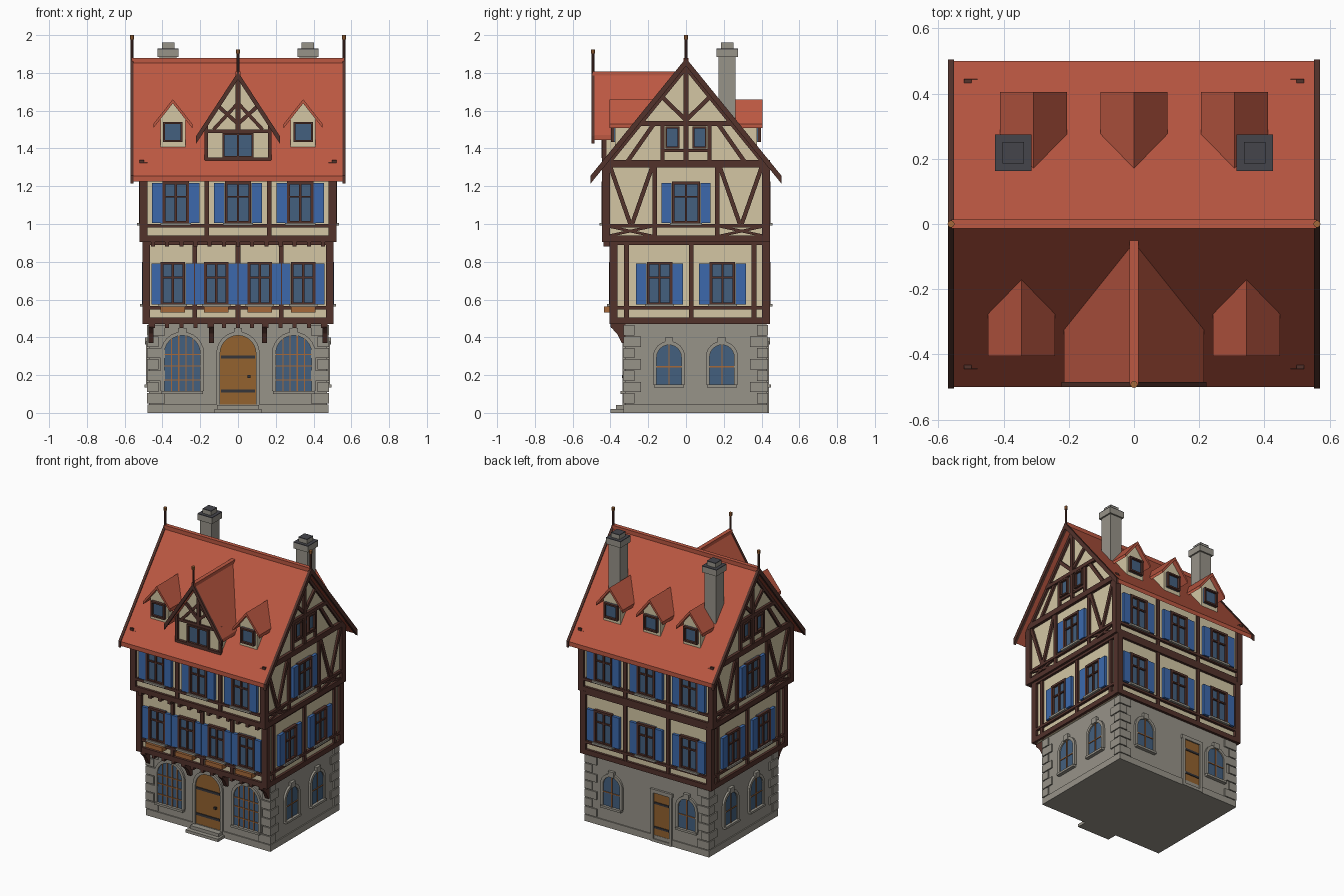
import bpy, bmesh, math
from mathutils import Vector as V

if "Cube" in bpy.data.objects:
    bpy.data.objects.remove(bpy.data.objects["Cube"])

def lin(h):
    c = [int(h[i:i + 2], 16) / 255 for i in (0, 2, 4)]
    return [x / 12.92 if x < .04 else ((x + .055) / 1.055) ** 2.4 for x in c] + [1]

COLS = {"stone": "979389", "plaster": "D3C6A4", "timber": "52322B", "roof_tile": "BC5842",
        "shutter_blue": "3C69AC", "glass": "43607F", "door_wood": "93622F",
        "iron": "35353A", "slate": "45454B", "copper": "A5693A"}
MATS = {}
for n, h in COLS.items():
    MATS[n] = bpy.data.materials.new(n)
    MATS[n].diffuse_color = lin(h)
PARTS = {}

def prism(name, mat, pts, vec):
    """Polygon extruded along a vector, added to the named part."""
    bm = PARTS.setdefault((name, mat), bmesh.new())
    a = [bm.verts.new(V(p)) for p in pts]
    b = [bm.verts.new(V(p) + V(vec)) for p in pts]
    bm.faces.new(a)
    bm.faces.new(b[::-1])
    for i in range(len(a)):
        j = (i + 1) % len(a)
        bm.faces.new((a[i], b[i], b[j], a[j]))

def box(name, mat, x0, x1, y0, y1, z0, z1):
    prism(name, mat, [(x0, y0, z0), (x1, y0, z0), (x1, y1, z0), (x0, y1, z0)], (0, 0, z1 - z0))

# ---- wall-plane helpers: a wall is (U axis, outward normal, offset, u start, u end)
def walls(x, yf, yb):
    return {"front": (V((1, 0, 0)), V((0, -1, 0)), -yf, -x, x), "back": (V((1, 0, 0)), V((0, 1, 0)), yb, -x, x),
            "right": (V((0, 1, 0)), V((1, 0, 0)), x, yf, yb), "left": (V((0, 1, 0)), V((-1, 0, 0)), x, yf, yb)}

def poly(w, name, mat, pts, d1, d0=-.004):
    U, N, o = w[:3]
    prism(name, mat, [U * u + N * (o + d0) + V((0, 0, z)) for u, z in pts], N * (d1 - d0))

def rect(w, name, mat, u0, u1, z0, z1, d1, d0=-.004):
    poly(w, name, mat, [(u0, z0), (u1, z0), (u1, z1), (u0, z1)], d1, d0)

def beam(w, p, q, wd=.022, d=.014, name="timber_braces"):
    p, q = V(p), V(q)
    n = (q - p).normalized()
    n = V((-n.y, n.x)) * wd / 2
    poly(w, name, "timber", [p + n, q + n, q - n, p - n], d)

def frame(w, u, z0, z1, wd, bar=.015, cross=True):
    h = wd / 2
    rect(w, "window_glass", "glass", u - h, u + h, z0, z1, .006)
    for a, b, c, e in [(u - h, u - h + bar, z0, z1), (u + h - bar, u + h, z0, z1),
                       (u - h, u + h, z0, z0 + bar), (u - h, u + h, z1 - bar, z1)]:
        rect(w, "window_frames", "timber", a, b, c, e, .022)
    if cross:
        rect(w, "window_bars", "timber", u - .006, u + .006, z0, z1, .017)
        rect(w, "window_bars", "timber", u - h, u + h, z0 + (z1 - z0) * .62, z0 + (z1 - z0) * .62 + .01, .016)

def window(w, u, z0, z1, wd=.14, sh=.055):
    frame(w, u, z0, z1, wd)
    rect(w, "window_sills", "stone", u - wd / 2 - .01, u + wd / 2 + .01, z0 - .008, z0 + .006, .032)
    for s in (-1, 1):
        a = u + s * (wd / 2 + .001)
        rect(w, "shutters", "shutter_blue", a, a + s * sh, z0 + .005, z1 - .008, .02)

def arch_pts(u, z0, z1, r, n=12):
    return [(u + r * math.cos(math.pi * i / n), z1 - r + r * math.sin(math.pi * i / n)) for i in range(n + 1)]

def arch(w, u, z0, z1, wd, mat="glass", rim=.02, bars=1, sill=True):
    r = wd / 2
    ins, out = arch_pts(u, z0, z1, r), arch_pts(u, z0, z1 + rim, r + rim)
    poly(w, "arched_" + mat, mat, [(u - r, z0), (u + r, z0)] + ins, .005)
    ins = [(u + r, z0)] + ins + [(u - r, z0)]
    out = [(u + r + rim, z0)] + out + [(u - r - rim, z0)]
    for i in range(len(ins) - 1):
        poly(w, "arch_surrounds", "stone", [ins[i], out[i], out[i + 1], ins[i + 1]], .014)
    rect(w, "keystones", "stone", u - .022, u + .022, z1 + .001, z1 + rim + .02, .02)
    if sill:
        rect(w, "stone_sills", "stone", u - r - .015, u + r + .015, z0 - .015, z0, .024)
        for i in range(bars):
            x = u - r + wd * (i + 1) / (bars + 1)
            top = z1 - r + math.sqrt(r * r - (x - u) ** 2)
            rect(w, "window_grille", "copper", x - .003, x + .003, z0, top, .011)
        for k in ((.45,) if bars == 1 else (.2, .45, .66)):
            z = z0 + (z1 - z0) * k
            rect(w, "window_grille", "copper", u - r, u + r, z - .003, z + .003, .01)

# ---- stone ground floor with plinth, quoins and steps
G = walls(.472, -.322, .425)
box("ground_floor", "stone", -.472, .472, -.322, .425, 0, .475)
box("plinth", "stone", -.48, .48, -.33, .433, 0, .045)
for sx in (-1, 1):
    for y, sy in ((-.322, -1), (.425, 1)):
        for i in range(7):
            lx, ly = ((.085, .05), (.05, .085))[i % 2]
            z = .05 + i * .06
            xa, xb = sorted((sx * (.472 - lx), sx * .481))
            ya, yb = sorted((y - sy * ly, y + sy * .009))
            box("quoins", "stone", xa, xb, ya, yb, z, z + .054)
box("lower_step", "stone", -.125, .125, -.4, -.32, 0, .02)
box("upper_step", "stone", -.11, .11, -.37, -.32, .02, .042)
for x in (-.295, .295):
    arch(G["front"], x, .115, .41, .19, bars=4)
for s in ("left", "right"):
    for y in (-.09, .19):
        arch(G[s], y, .15, .36, .13)
for x in (-.31, .27):
    arch(G["back"], x, .15, .36, .13)
# front and back doors
arch(G["front"], 0, .042, .41, .19, mat="door_wood", sill=False)
for z in (.115, .295):
    rect(G["front"], "door_straps", "iron", -.09, .09, z - .008, z + .008, .011)
rect(G["front"], "door_handle", "iron", .05, .065, .185, .2, .018)
rect(G["back"], "back_door", "door_wood", -.175, -.055, .02, .34, .006)
for z in (.1, .27):
    rect(G["back"], "back_door_straps", "iron", -.172, -.06, z - .007, z + .007, .011)
for a, b, c, e in [(-.195, -.175, 0, .36), (-.055, -.035, 0, .36), (-.2, -.03, .34, .365), (-.18, -.05, 0, .02)]:
    rect(G["back"], "back_door_frame", "stone", a, b, c, e, .015)

# ---- half-timbered storeys
def storey(W, z0, z1, rail, posts):
    for s, w in W.items():
        u0, u1 = w[3:]
        for a, b in ((z0, z0 + .035), (rail - .018, rail), (z1 - .022, z1)):
            rect(w, "horizontal_beams", "timber", u0 - .017, u1 + .017, a, b, .017)
        for u, k in ((u0, -1), (u1, 1)):
            rect(w, "corner_posts", "timber", u - k * .022, u + k * .019, z0, z1, .019)
        for u in posts[s]:
            rect(w, "wall_posts", "timber", u - .012, u + .012, z0, z1, .014)

A = walls(.487, -.385, .425)
B = walls(.502, -.425, .425)
box("first_floor_walls", "plaster", -.487, .487, -.385, .425, .47, .93)
prism("upper_walls_and_gables", "plaster", [(-.502, -.425, .91), (-.502, .425, .91), (-.502, .425, 1.315),
      (-.502, 0, 1.85), (-.502, -.425, 1.315)], (1.004, 0, 0))
side1, bk = (-.315, .027, .36), (-.165, .165)
storey(A, .47, .91, .565, {"front": (-.23, 0, .23), "back": bk, "left": side1, "right": side1})
storey(B, .905, 1.325, 1.0, {"front": bk, "back": bk, "left": bk, "right": bk})
for x in (-.345, -.115, .115, .345):
    window(A["front"], x, .57, .8, .13, .047)
    rect(A["front"], "flower_boxes", "copper", x - .065, x + .065, .532, .562, .05)
for x in (-.33, 0, .33):
    window(B["front"], x, 1.0, 1.225)
    window(B["back"], x, 1.0, 1.225)
    window(A["back"], x, .57, .8)
for s in ("left", "right"):
    w = B[s]
    for y in (-.14, .193):
        window(A[s], y, .57, .8, .135)
    window(w, 0, 1.0, 1.225, .15)
    # gable framing
    rect(w, "gable_beams", "timber", -.445, .445, 1.3, 1.338, .02)
    rect(w, "gable_beams", "timber", -.25, .25, 1.52, 1.545, .018)
    rect(w, "gable_beams", "timber", -.12, .12, 1.38, 1.396, .012)
    rect(w, "king_posts", "timber", -.013, .013, 1.33, 1.83, .017)
    for k in (-1, 1):
        beam(w, (k * .4, 1.3), (k * .295, 1.0))
        beam(w, (k * .18, 1.3), (k * .285, 1.0))
        beam(w, (k * .42, .99), (k * .17, .935), .014, .012)
        beam(w, (k * .42, .935), (k * .17, .99), .014, .011)
        beam(w, (0, 1.55), (k * .135, 1.68))
        beam(w, (k * .31, 1.33), (k * .17, 1.53))
        beam(w, (k * .125, 1.33), (k * .125, 1.53))
        beam(w, (k * .435, 1.3), (0, 1.835), .03, .016)
        frame(w, k * .072, 1.4, 1.515, .075, .01, False)

# ---- jetty joists and curved-looking brackets
for i in range(13):
    x = -.45 + i * .075
    box("joist_ends", "timber", x - .011, x + .011, -.398, -.31, .45, .475)
    box("joist_ends", "timber", x - .011, x + .011, -.438, -.37, .882, .908)
for x in (-.46, -.14, .14, .46):
    prism("brackets", "timber", [(x - .013, -.32, .37), (x - .013, -.34, .37), (x - .013, -.365, .42),
          (x - .013, -.4, .455), (x - .013, -.4, .475), (x - .013, -.32, .475)], (.026, 0, 0))

# ---- main roof, barge boards and ridge
def chevron(hw, ze, zr, t):
    return [(-hw, ze), (0, zr), (hw, ze), (hw, ze - t), (0, zr - t), (-hw, ze - t)]

prism("main_roof", "roof_tile", [(-.555, y, z) for y, z in chevron(.5, 1.255, 1.87, .03)], (1.11, 0, 0))
box("roof_ridge", "roof_tile", -.56, .56, -.014, .014, 1.85, 1.88)
for x in (-.57, .552):
    prism("barge_boards", "timber", [(x, y, z) for y, z in chevron(.505, 1.256, 1.878, .042)], (.018, 0, 0))

def finial(x, y, z0, z1):
    for name, mat, r, a, b in (("finial_poles", "timber", .007, z0, z1 - .015), ("finial_tips", "copper", .011, z1 - .022, z1)):
        prism(name, mat, [(x + r * math.cos(k * math.pi / 4), y + r * math.sin(k * math.pi / 4), a) for k in range(8)], (0, 0, b - a))
for x in (-.561, .561):
    finial(x, 0, 1.85, 2.0)
finial(0, -.492, 1.77, 1.925)

# ---- dormers
def dormer(s, cx, yw, yr, yb, hw, ze, zr, ww, zb, t):
    prism("dormer_roofs", "roof_tile", [(cx + x, s * yr, z) for x, z in chevron(hw, ze, zr, t)], (0, s * (yb - yr), 0))
    top = zr - t / 2 - (zr - ze) / hw * ww
    prism("dormer_walls", "plaster", [(cx - ww, s * yw, zb), (cx + ww, s * yw, zb), (cx + ww, s * yw, top),
          (cx, s * yw, zr - t / 2), (cx - ww, s * yw, top)], (0, s * (yb + .02 - yw), 0))
    return (V((1, 0, 0)), V((0, s, 0)), yw)

for s, xs in ((-1, (-.345, .345)), (1, (-.308, 0, .308))):
    for x in xs:
        w = dormer(s, x, .375, .405, .17, .103, 1.53, 1.66, .066, 1.4, .022)
        frame(w, x, 1.435, 1.54, .104, .011, False)
# large central dormer with its own framing
w = dormer(-1, 0, .425, .485, .05, .215, 1.47, 1.8, .172, 1.32, .025)
frame(w, 0, 1.35, 1.482, .165, .011, False)
rect(w, "window_bars", "timber", -.005, .005, 1.35, 1.48, .017)
rect(w, "dormer_timbers", "timber", -.175, .175, 1.482, 1.5, .012)
rect(w, "dormer_timbers", "timber", -.175, .175, 1.335, 1.352, .02)
rect(w, "dormer_timbers", "timber", -.012, .012, 1.5, 1.77, .016)
for k in (-1, 1):
    rect(w, "dormer_timbers", "timber", k * .158, k * .177, 1.34, 1.53, .016)
    beam(w, (0, 1.53), (k * .1, 1.62), .02)
    beam(w, (k * .13, 1.5), (0, 1.64), .018, .012)
prism("dormer_barge_boards", "timber", [(x, -.5, z) for x, z in chevron(.222, 1.465, 1.805, .04)], (0, .016, 0))
box("dormer_ridge", "roof_tile", -.014, .014, -.495, -.05, 1.785, 1.808)

# ---- chimneys with dark tops
for x in (-.37, .37):
    for name, r, a, b in (("chimney_shafts", .045, 1.4, 1.9), ("chimney_caps", .056, 1.885, 1.925), ("chimney_pots", .033, 1.92, 1.957)):
        box(name, "stone", x - r, x + r, .218 - r, .218 + r, a, b)
        if r != .045:
            box("chimney_tops", "slate", x - r, x + r, .218 - r, .218 + r, b, b + .005)

# ---- turn every collected part into an object
for (name, mat), bm in PARTS.items():
    bmesh.ops.recalc_face_normals(bm, faces=bm.faces)
    me = bpy.data.meshes.new(name)
    bm.to_mesh(me)
    bm.free()
    me.materials.append(MATS[mat])
    bpy.context.collection.objects.link(bpy.data.objects.new(name, me))

for m in bpy.data.materials:
    if m.users and not m.is_grease_pencil:
        m.use_nodes = True
        m.node_tree.nodes["Principled BSDF"].inputs["Base Color"].default_value = m.diffuse_color
